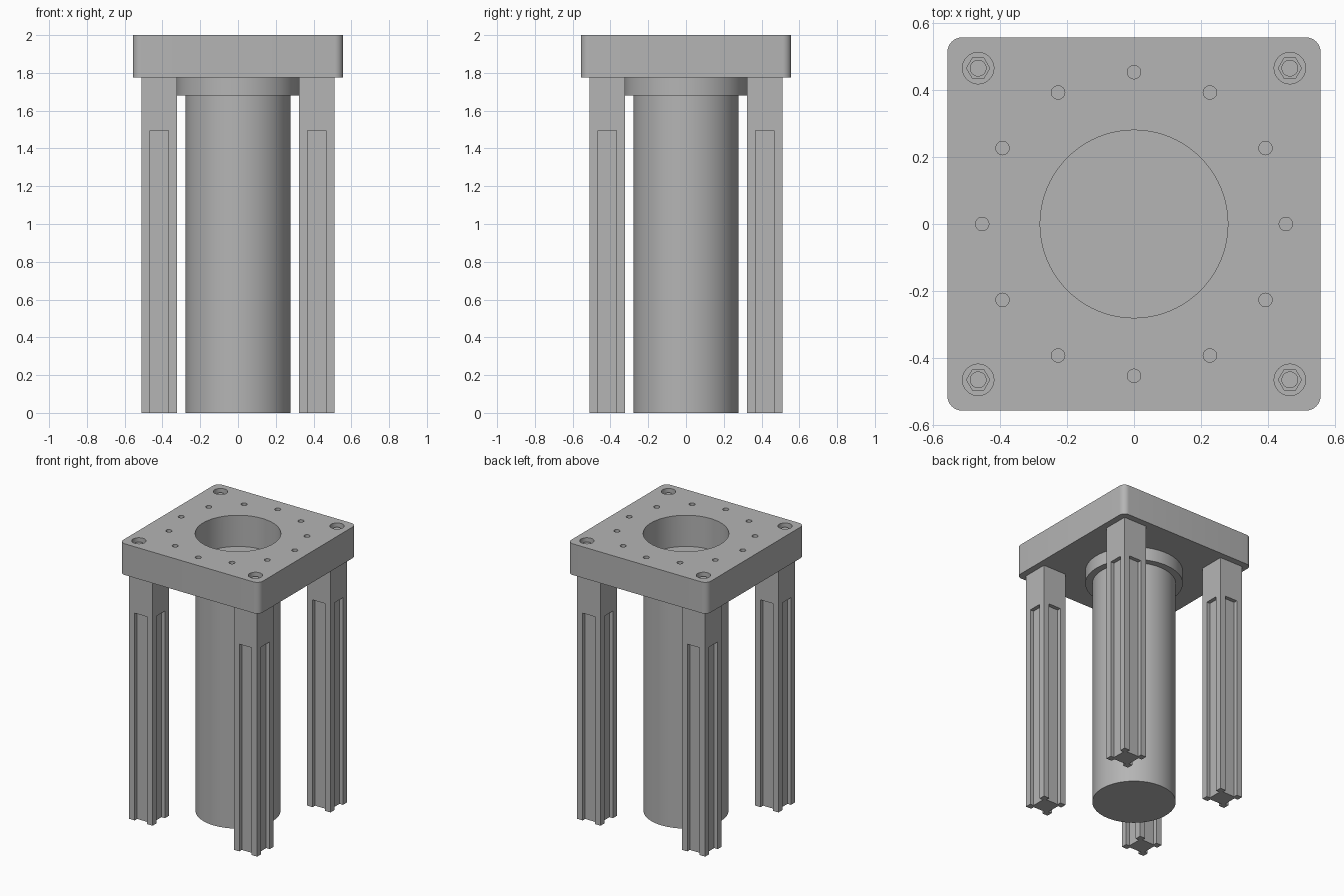
import bpy
import bmesh
from math import cos, sin, pi, radians

cube = bpy.data.objects.get("Cube")
if cube:
    bpy.data.objects.remove(cube, do_unlink=True)

# One grey metal for every part
GREY = (0.46, 0.46, 0.46, 1)
metal = bpy.data.materials.new("grey_metal")
metal.use_nodes = True
metal.diffuse_color = GREY
metal.node_tree.nodes["Principled BSDF"].inputs["Base Color"].default_value = GREY

TOP, PLATE_BOTTOM, FLANGE_BOTTOM = 2.0, 1.775, 1.68
BOLT = 0.465
CORNERS = [(sx * BOLT, sy * BOLT) for sx in (-1, 1) for sy in (-1, 1)]


def ring(radius, sides, x=0, y=0, turn=0):
    return [(x + radius * cos(turn + 2 * pi * i / sides),
             y + radius * sin(turn + 2 * pi * i / sides)) for i in range(sides)]


def rect(x, y, width, depth):
    w, d = width / 2, depth / 2
    return [(x - w, y - d), (x + w, y - d), (x + w, y + d), (x - w, y + d)]


def rounded_square(half, radius, steps=8):
    points = []
    for k, (sx, sy) in enumerate([(1, 1), (-1, 1), (-1, -1), (1, -1)]):
        for i in range(steps + 1):
            a = (k + i / steps) * pi / 2
            points.append((sx * (half - radius) + radius * cos(a),
                           sy * (half - radius) + radius * sin(a)))
    return points


def prisms(name, parts):
    """Make one object from (outline, bottom, top) prisms."""
    bm = bmesh.new()
    for outline, z0, z1 in parts:
        low = [bm.verts.new((x, y, z0)) for x, y in outline]
        high = [bm.verts.new((x, y, z1)) for x, y in outline]
        bm.faces.new(low[::-1])
        bm.faces.new(high)
        for i in range(len(low)):
            j = (i + 1) % len(low)
            bm.faces.new((low[i], low[j], high[j], high[i]))
    mesh = bpy.data.meshes.new(name)
    bm.to_mesh(mesh)
    bm.free()
    mesh.materials.append(metal)
    obj = bpy.data.objects.new(name, mesh)
    bpy.context.collection.objects.link(obj)
    return obj


def activate(obj):
    bpy.ops.object.select_all(action="DESELECT")
    obj.select_set(True)
    bpy.context.view_layer.objects.active = obj


def cut(obj, parts):
    cutter = prisms("cutter", parts)
    cutter.hide_render = True
    mod = obj.modifiers.new("cut", "BOOLEAN")
    mod.operation, mod.solver, mod.object = "DIFFERENCE", "EXACT", cutter
    activate(obj)
    bpy.ops.object.modifier_apply(modifier=mod.name)
    bpy.data.objects.remove(cutter, do_unlink=True)


def smooth(obj):
    activate(obj)
    bpy.ops.object.shade_smooth_by_angle(angle=radians(30))


# Top plate with centre bore, ring of blind holes and corner counterbores
plate = prisms("top_plate", [(rounded_square(0.557, 0.045), PLATE_BOTTOM, TOP)])
holes = [(ring(0.28, 96), PLATE_BOTTOM - 0.1, TOP + 0.1)]
holes += [(ring(0.02, 24, x, y), TOP - 0.1, TOP + 0.1) for x, y in ring(0.453, 12)]
holes += [(ring(0.047, 32, x, y), TOP - 0.06, TOP + 0.1) for x, y in CORNERS]
cut(plate, holes)
smooth(plate)

# Flange and solid central cylinder
smooth(prisms("flange", [(ring(0.325, 96), FLANGE_BOTTOM, PLATE_BOTTOM)]))
smooth(prisms("central_cylinder", [(ring(0.278, 96), 0, FLANGE_BOTTOM)]))

# Legs grooved on all four sides
LEG, LEG_WIDTH, GROOVE, DEPTH, GROOVE_TOP = 0.4175, 0.187, 0.098, 0.028, 1.495
for sx, side in ((-1, "right"), (1, "left")):
    for sy, end in ((-1, "front"), (1, "back")):
        x, y = sx * LEG, sy * LEG
        leg = prisms(f"{end}_{side}_leg", [(rect(x, y, LEG_WIDTH, LEG_WIDTH), 0, PLATE_BOTTOM)])
        half = LEG_WIDTH / 2
        grooves = []
        for s in (-1, 1):
            grooves.append((rect(x + s * half, y, 2 * DEPTH, GROOVE), -0.1, GROOVE_TOP))
            grooves.append((rect(x, y + s * half, GROOVE, 2 * DEPTH), -0.1, GROOVE_TOP))
        cut(leg, grooves)

# Hex nuts on studs, sunk in the counterbores
for i, (x, y) in enumerate(CORNERS):
    prisms(f"nut_{i + 1}", [(ring(0.036, 6, x, y), TOP - 0.06, TOP - 0.03)])
    smooth(prisms(f"stud_{i + 1}", [(ring(0.025, 24, x, y), TOP - 0.06, TOP - 0.02)]))
